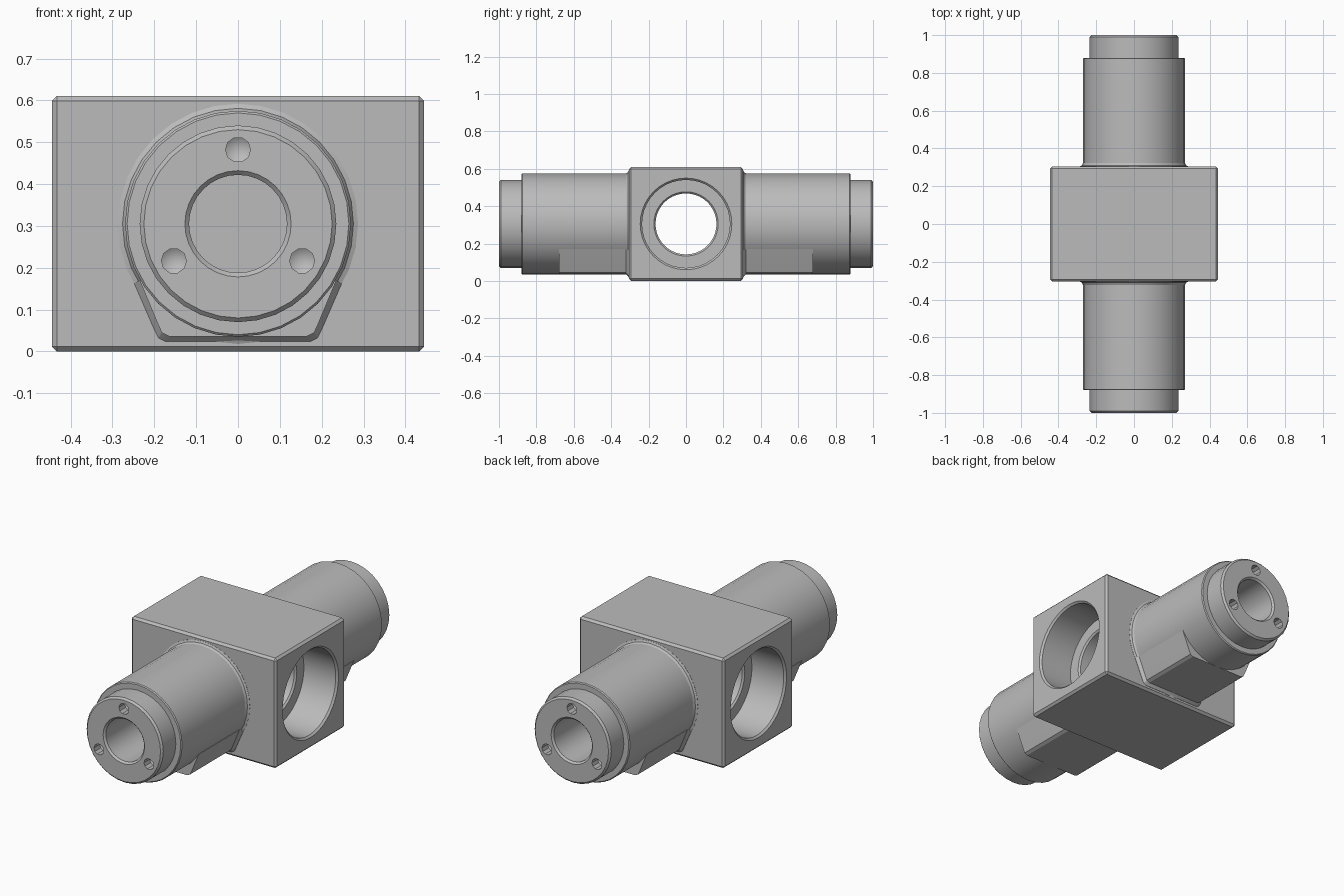
import bpy, bmesh, math
from mathutils import Matrix, Vector

old = bpy.data.objects.get("Cube")
if old:
    bpy.data.objects.remove(old, do_unlink=True)

CZ = 0.305      # height of both bore axes
HALF_X, HALF_Y = 0.445, 0.305

steel = bpy.data.materials.new("steel grey")
steel.use_nodes = True
grey = (0.5, 0.5, 0.5, 1)
steel.diffuse_color = grey
steel.node_tree.nodes["Principled BSDF"].inputs["Base Color"].default_value = grey


def finish(name, bm):
    bmesh.ops.remove_doubles(bm, verts=bm.verts, dist=1e-5)
    bmesh.ops.recalc_face_normals(bm, faces=bm.faces)
    mesh = bpy.data.meshes.new(name)
    bm.to_mesh(mesh)
    bm.free()
    mesh.materials.append(steel)
    ob = bpy.data.objects.new(name, mesh)
    bpy.context.collection.objects.link(ob)
    return ob


def select(ob):
    bpy.ops.object.select_all(action='DESELECT')
    ob.select_set(True)
    bpy.context.view_layer.objects.active = ob


def lathe(name, profile, matrix, steps=32):
    """Spin (radius, distance) points about local z; the profile starts and ends on the axis."""
    bm = bmesh.new()
    vs = [bm.verts.new((r, 0, d)) for r, d in profile]
    es = [bm.edges.new(p) for p in zip(vs, vs[1:])]
    bmesh.ops.spin(bm, geom=vs + es, cent=(0, 0, 0), axis=(0, 0, 1),
                   angle=math.tau, steps=steps)
    bmesh.ops.transform(bm, matrix=matrix, verts=bm.verts)
    return finish(name, bm)


def cut(ob, cutter):
    cutter.hide_render = True
    mod = ob.modifiers.new("cut", 'BOOLEAN')
    mod.operation, mod.object, mod.solver = 'DIFFERENCE', cutter, 'EXACT'
    select(ob)
    bpy.ops.object.modifier_apply(modifier=mod.name)
    bpy.data.objects.remove(cutter, do_unlink=True)


def smooth(ob):
    select(ob)
    bpy.ops.object.shade_smooth_by_angle(angle=math.radians(25))


# Central block with chamfered edges and a stepped cross bore
bm = bmesh.new()
bmesh.ops.create_cube(bm, size=1)
bmesh.ops.scale(bm, vec=(2 * HALF_X, 2 * HALF_Y, 2 * CZ), verts=bm.verts)
bmesh.ops.translate(bm, vec=(0, 0, CZ), verts=bm.verts)
bmesh.ops.bevel(bm, geom=bm.edges[:], offset=0.012, segments=1, affect='EDGES')
block = finish("central_block", bm)
half_bore = [(0, 0.5), (0.245, 0.5), (0.245, HALF_X), (0.235, 0.435),
             (0.235, 0.24), (0.172, 0.24), (0.163, 0.231)]
bore = half_bore + [(r, -d) for r, d in reversed(half_bore)]
along_x = Matrix.Translation((0, 0, CZ)) @ Matrix.Rotation(math.pi / 2, 4, 'Y')
cut(block, lathe("cross_bore_cutter", bore, along_x, 40))
smooth(block)

# Stepped arm with root fillet, shoulder and blind end bore
arm_profile = [(0, 0.29), (0.287, 0.29), (0.287, 0.306), (0.276, 0.311),
               (0.27, 0.322), (0.27, 0.875), (0.265, 0.88), (0.235, 0.88),
               (0.235, 0.99), (0.225, 1), (0.127, 1), (0.117, 0.99),
               (0.117, 0.5), (0, 0.5)]
drill_profile = [(0, 1.05), (0.03, 1.05), (0.03, 0.95), (0, 0.93)]

# Half outline of the flat foot under each arm
foot_outline = [(0.235, 0.17), (0.19, 0.062), (0.182, 0.045), (0.165, 0.036)]
foot_outline += [(-x, z) for x, z in reversed(foot_outline)]


def foot(name, side):
    bm = bmesh.new()
    rings = []
    # Sections: flared at the block, then straight to the free end
    for y, flare in ((0.29, 0.015), (0.306, 0.015), (0.322, 0), (0.68, 0)):
        ring = []
        for x, z in foot_outline:
            out = Vector((x, z - CZ)).normalized() * flare
            ring.append(bm.verts.new((x + out.x, side * y, z + out.y)))
        rings.append(ring)
    n = len(foot_outline)
    for a, b in zip(rings, rings[1:]):
        for i in range(n):
            j = (i + 1) % n
            bm.faces.new((a[i], a[j], b[j], b[i]))
    bm.faces.new(rings[0])
    bm.faces.new(rings[-1])
    ob = finish(name, bm)
    smooth(ob)


for label, side in (("front", -1), ("back", 1)):
    axis = Matrix.Translation((0, 0, CZ)) @ Matrix.Rotation(-side * math.pi / 2, 4, 'X')
    arm = lathe(label + "_arm", arm_profile, axis)
    # Three drilled holes around the end bore
    for k in range(3):
        a = math.radians(90 + 120 * k)
        shift = Matrix.Translation((0.177 * math.cos(a), 0, 0.177 * math.sin(a)))
        cut(arm, lathe("drill_cutter", drill_profile, shift @ axis, 10))
    smooth(arm)
    foot(label + "_foot", side)
